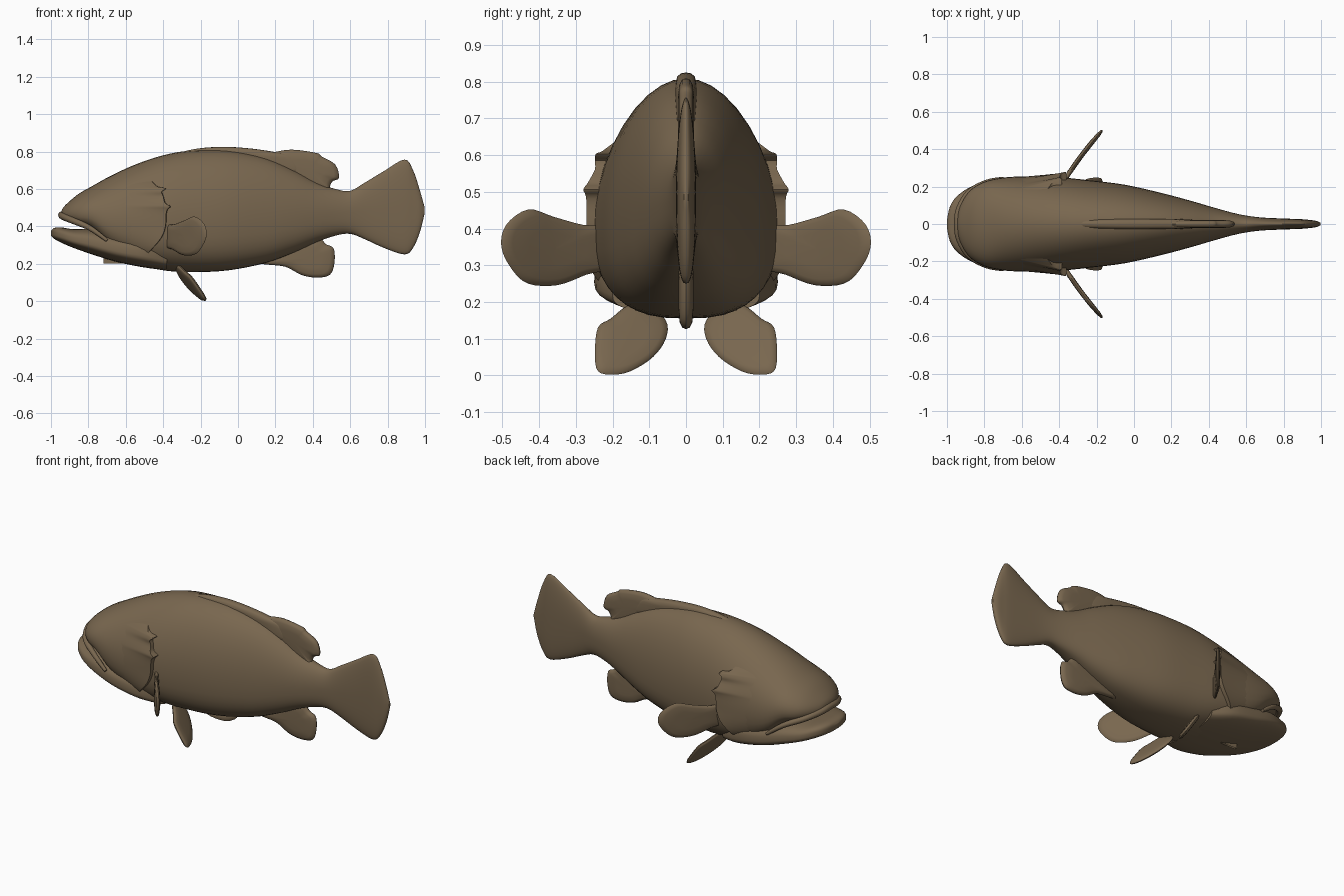
import bpy, math
from mathutils import Vector

if "Cube" in bpy.data.objects:
    bpy.data.objects.remove(bpy.data.objects["Cube"])

mat = bpy.data.materials.new("olive brown skin")
mat.diffuse_color = (0.19, 0.135, 0.078, 1)
mat.use_nodes = True
mat.node_tree.nodes["Principled BSDF"].inputs["Base Color"].default_value = mat.diffuse_color


def spline(pts, n, closed=False):
    """Catmull-Rom through points of any dimension."""
    out, m = [], len(pts)
    get = (lambda i: pts[i % m]) if closed else (lambda i: pts[max(0, min(m - 1, i))])
    for i in range(m if closed else m - 1):
        a, b, c, d = (get(i + k) for k in (-1, 0, 1, 2))
        for j in range(n):
            t = j / n
            out.append([q + .5 * t * (r - p + t * (2*p - 5*q + 4*r - s + t * (3*(q - r) + s - p)))
                        for p, q, r, s in zip(a, b, c, d)])
    return out if closed else out + [list(pts[-1])]


def make(name, verts, faces):
    me = bpy.data.meshes.new(name)
    me.from_pydata(verts, [], faces)
    me.materials.append(mat)
    ob = bpy.data.objects.new(name, me)
    bpy.context.collection.objects.link(ob)
    bpy.ops.object.select_all(action='DESELECT')
    ob.select_set(True)
    bpy.context.view_layer.objects.active = ob
    bpy.ops.object.mode_set(mode='EDIT')
    bpy.ops.mesh.select_all(action='SELECT')
    bpy.ops.mesh.normals_make_consistent(inside=False)
    bpy.ops.object.mode_set(mode='OBJECT')
    bpy.ops.object.shade_smooth_by_angle(angle=math.radians(50))
    return ob


def bridge(rings, n):
    return [(r*n + i, r*n + (i+1) % n, (r+1)*n + (i+1) % n, (r+1)*n + i)
            for r in range(rings - 1) for i in range(n)]


def widest(x):
    return .38 + .12 * max(0, min(1, (x - .2) / .4))


def loft(name, stations, up_exp, low_exp, n=40):
    """Egg-shaped sections, each station is x, bottom, top, half width."""
    verts = []
    for x, zb, zt, w in stations:
        zc = zb + (zt - zb) * widest(x)
        for i in range(n):
            a = 2 * math.pi * i / n
            c, s = math.cos(a), math.sin(a)
            e = 2 / (up_exp if s > 0 else low_exp)
            z = zc + (zt - zc if s > 0 else zc - zb) * math.copysign(abs(s) ** e, s)
            verts.append((x, w * math.copysign(abs(c) ** e, c), z))
    k = len(stations)
    return make(name, verts, bridge(k, n) + [tuple(range(n)), tuple(range((k-1)*n, k*n))])


# Body with upper head and tail fin
body = spline([
    (-.945, .45, .475, .02), (-.935, .44, .50, .08), (-.90, .425, .535, .15),
    (-.85, .40, .575, .20), (-.78, .37, .615, .232), (-.68, .27, .67, .25),
    (-.55, .20, .73, .255), (-.40, .165, .78, .25), (-.25, .155, .805, .235),
    (-.05, .165, .805, .21), (.15, .205, .765, .165), (.30, .26, .70, .125),
    (.42, .315, .635, .09), (.52, .35, .60, .062), (.60, .36, .59, .045),
    (.68, .33, .635, .035), (.78, .285, .695, .03), (.89, .25, .757, .026),
    (.936, .285, .70, .022), (.973, .37, .59, .017), (.998, .47, .50, .006)], 4)
loft("body", body, 2, 2.7)

# Lower jaw, jutting past the snout
loft("lower_jaw", spline([
    (-1.0, .35, .375, .02), (-.985, .335, .39, .09), (-.95, .315, .395, .145),
    (-.88, .285, .385, .195), (-.78, .25, .385, .232), (-.65, .21, .36, .248),
    (-.5, .18, .34, .245), (-.38, .165, .30, .2)], 4), 3.2, 2.4)

# Upper lip wrapped round the snout
side = [(-.70, .243, .325), (-.79, .222, .39), (-.88, .168, .43), (-.932, .08, .452)]
path = spline(side + [(-.942, 0, .46)] + [(x, -y, z) for x, y, z in side[::-1]], 5)
verts = []
for i, p in enumerate(path):
    t = (Vector(path[min(i+1, len(path)-1)]) - Vector(path[max(i-1, 0)])).normalized()
    u = t.cross(Vector((0, 0, 1))).normalized()
    v = u.cross(t)
    r = .02 * math.sin(math.pi * (.06 + .88 * i / (len(path) - 1))) ** .5
    verts += [Vector(p) + r * (u * math.cos(k * math.pi / 5) + v * math.sin(k * math.pi / 5)) for k in range(10)]
make("upper_lip", verts, bridge(len(path), 10) + [tuple(range(10)), tuple(range(len(verts)-10, len(verts)))])


def body_y(x, z):
    """Half width of the body surface at x, z."""
    for a, b in zip(body, body[1:]):
        if a[0] <= x <= b[0]:
            t = (x - a[0]) / (b[0] - a[0])
            _, zb, zt, w = [p + (q - p) * t for p, q in zip(a, b)]
            zc = zb + (zt - zb) * widest(x)
            h, e = (zt - zc, 2) if z > zc else (zc - zb, 2.7)
            return w * max(0, 1 - abs((z - zc) / h) ** e) ** (1 / e)
    return 0


# Gill covers: rear edge given as z, x, lift off the body
edge = [(.20, -.56, 0), (.24, -.50, .012), (.28, -.46, .02), (.34, -.41, .022), (.40, -.388, .022),
        (.46, -.385, .025), (.49, -.378, .032), (.507, -.363, .042), (.525, -.39, .032), (.56, -.40, .022),
        (.585, -.408, .03), (.603, -.387, .035), (.612, -.43, .02), (.64, -.46, 0)]
for sgn, tag in ((1, "left"), (-1, "right")):
    verts, cols = [], 14
    rows = spline(edge, 3)
    for z, xe, lift in rows:
        for j in range(cols):
            t = j / (cols - 2)
            if j == cols - 1:       # folded back under the rim
                x, off = xe + .005, -.03
            else:
                x = -.72 + (xe + .72) * t
                off = -.006 + (lift + .006) * t ** 2
            verts.append((x, sgn * (body_y(x, z) + off), z))
    make("gill_cover_" + tag, verts,
         [(r*cols + j, r*cols + j + 1, (r+1)*cols + j + 1, (r+1)*cols + j)
          for r in range(len(rows) - 1) for j in range(cols - 1)])


def fin(name, outline, place, normal, thick):
    """Lens-shaped fin from a smoothed outline."""
    pts = spline(outline, 4, True)
    n = len(pts)
    cu, cv = (sum(p[k] for p in pts) / n for k in (0, 1))
    nrm, verts = Vector(normal).normalized(), []
    layers = [(.02, -1), (.5, -1), (.82, -.85), (.96, -.5), (1, 0), (.96, .5), (.82, .85), (.5, 1), (.02, 1)]
    for s, h in layers:
        verts += [Vector(place(cu + (u-cu)*s, cv + (v-cv)*s)) + nrm * thick * h for u, v in pts]
    k = len(layers)
    make(name, verts, bridge(k, n) + [tuple(range(n)), tuple(range((k-1)*n, k*n))])


# Dorsal ridge, rear dorsal fin and anal fin
flat = lambda u, v: (u, 0, v)
fin("dorsal_ridge", [(-.36, .77), (-.25, .81), (-.1, .825), (.05, .818), (.2, .797), (.32, .77),
                     (.36, .68), (.2, .70), (0, .74), (-.2, .75)], flat, (0, 1, 0), .028)
fin("dorsal_fin", [(.1, .77), (.19, .796), (.29, .81), (.42, .792), (.45, .772), (.52, .73), (.54, .66),
                   (.505, .64), (.49, .605), (.5, .57), (.38, .60), (.22, .68)], flat, (0, 1, 0), .022)
fin("anal_fin", [(.12, .205), (.25, .185), (.34, .14), (.42, .126), (.49, .14), (.515, .20), (.512, .28),
                 (.47, .305), (.43, .34), (.33, .33), (.22, .27)], flat, (0, 1, 0), .02)

# Paired pectoral and pelvic fins
for s, tag in ((1, "left"), (-1, "right")):
    fin("pectoral_fin_" + tag,
        [(.2, .30), (.27, .275), (.35, .246), (.43, .25), (.475, .29), (.503, .35), (.49, .41), (.43, .452),
         (.36, .432), (.28, .41), (.2, .40)],
        lambda u, v: (-.38 + .75 * (u - .22) - .25 * (u - .22) * (.505 - u) / .1 * .2, s * u, v),
        (-.8, s * .6, 0), .013)
    fin("pelvic_fin_" + tag,
        [(.11, .20), (.16, .19), (.205, .155), (.24, .13), (.248, .06), (.24, .012), (.2, .002), (.15, .012),
         (.09, .05), (.055, .10), (.055, .15)],
        lambda u, v: (-.32 + .68 * (.19 - v) + .3 * (u - .15), s * u, v),
        (-.75, s * .25, -.5), .013)
